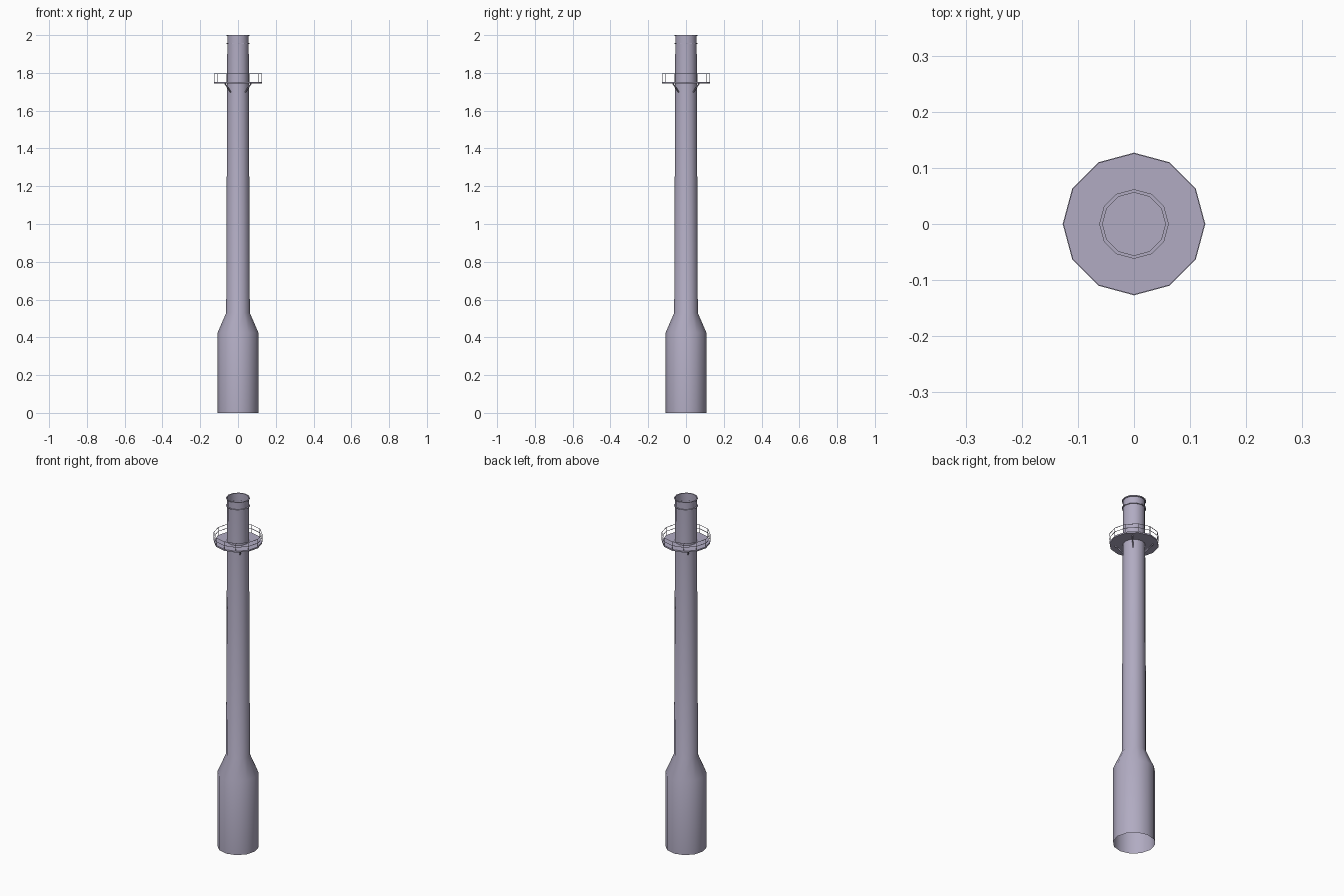
import bpy, bmesh, math
from mathutils import Vector

if "Cube" in bpy.data.objects:
    bpy.data.objects.remove(bpy.data.objects["Cube"])

SIDES = 12
mat = bpy.data.materials.new("lavender_grey")
mat.diffuse_color = (0.44, 0.41, 0.54, 1)
mat.use_nodes = True
mat.node_tree.nodes["Principled BSDF"].inputs["Base Color"].default_value = mat.diffuse_color


def finish(name, bm, smooth=False):
    me = bpy.data.meshes.new(name)
    bm.to_mesh(me)
    bm.free()
    me.materials.append(mat)
    ob = bpy.data.objects.new(name, me)
    bpy.context.collection.objects.link(ob)
    if smooth:
        bpy.ops.object.select_all(action='DESELECT')
        ob.select_set(True)
        bpy.context.view_layer.objects.active = ob
        bpy.ops.object.shade_smooth_by_angle(angle=math.radians(35))
    return ob


def polar(r, i, z, n=SIDES, offset=0.0):
    a = 2 * math.pi * i / n + offset
    return Vector((r * math.cos(a), r * math.sin(a), z))


def lathe(name, profile, n=SIDES, closed=False, caps=False, smooth=False):
    """Revolve (radius, z) points, listed upwards on the outside."""
    bm = bmesh.new()
    rings = [[bm.verts.new(polar(r, i, z, n)) for i in range(n)] for r, z in profile]
    pairs = list(zip(rings, rings[1:]))
    if closed:
        pairs.append((rings[-1], rings[0]))
    for a, b in pairs:
        for i in range(n):
            j = (i + 1) % n
            bm.faces.new((a[i], a[j], b[j], b[i]))
    if caps:
        bm.faces.new(rings[0][::-1])
        bm.faces.new(rings[-1])
    return finish(name, bm, smooth)


def bar(bm, p, q, r):
    """Square bar between two points."""
    d = (q - p).normalized()
    side = d.cross(Vector((0, 0, 1)))
    side = side.normalized() if side.length > 1e-4 else Vector((-p.y, p.x, 0)).normalized()
    up = side.cross(d)
    ends = [[bm.verts.new(c + side * r * s + up * r * t)
             for s, t in ((-1, -1), (1, -1), (1, 1), (-1, 1))] for c in (p, q)]
    a, b = ends
    for i in range(4):
        j = (i + 1) % 4
        bm.faces.new((a[i], a[j], b[j], b[i]))
    bm.faces.new(a[::-1])
    bm.faces.new(b)
    bmesh.ops.recalc_face_normals(bm, faces=bm.faces)


# Open tube: wide base, shoulder and slightly tapered shaft
lathe("chimney_shaft", [(0.108, 0), (0.108, 0.425), (0.0625, 0.53), (0.0565, 2.0)],
      smooth=True)

# Thin collars at the mouth
for name, z in (("lower_collar", 1.953), ("top_collar", 1.995)):
    lathe(name, [(0.056, z), (0.062, z), (0.062, z + 0.005), (0.056, z + 0.005)], closed=True)

# Service platform
lathe("platform", [(0.126, 1.743), (0.126, 1.751)], caps=True)

# Railing: two hoops and a post on every corner
bm = bmesh.new()
for i in range(SIDES):
    for z in (1.773, 1.795):
        bar(bm, polar(0.126, i, z), polar(0.126, i + 1, z), 0.001)
    bar(bm, polar(0.126, i, 1.75), polar(0.126, i, 1.795), 0.001)
finish("railing", bm)

# Four diagonal braces under the platform
bm = bmesh.new()
for i in range(4):
    bar(bm, polar(0.054, i, 1.698, 4, math.pi / 4),
        polar(0.098, i, 1.744, 4, math.pi / 4), 0.0025)
finish("platform_braces", bm)
